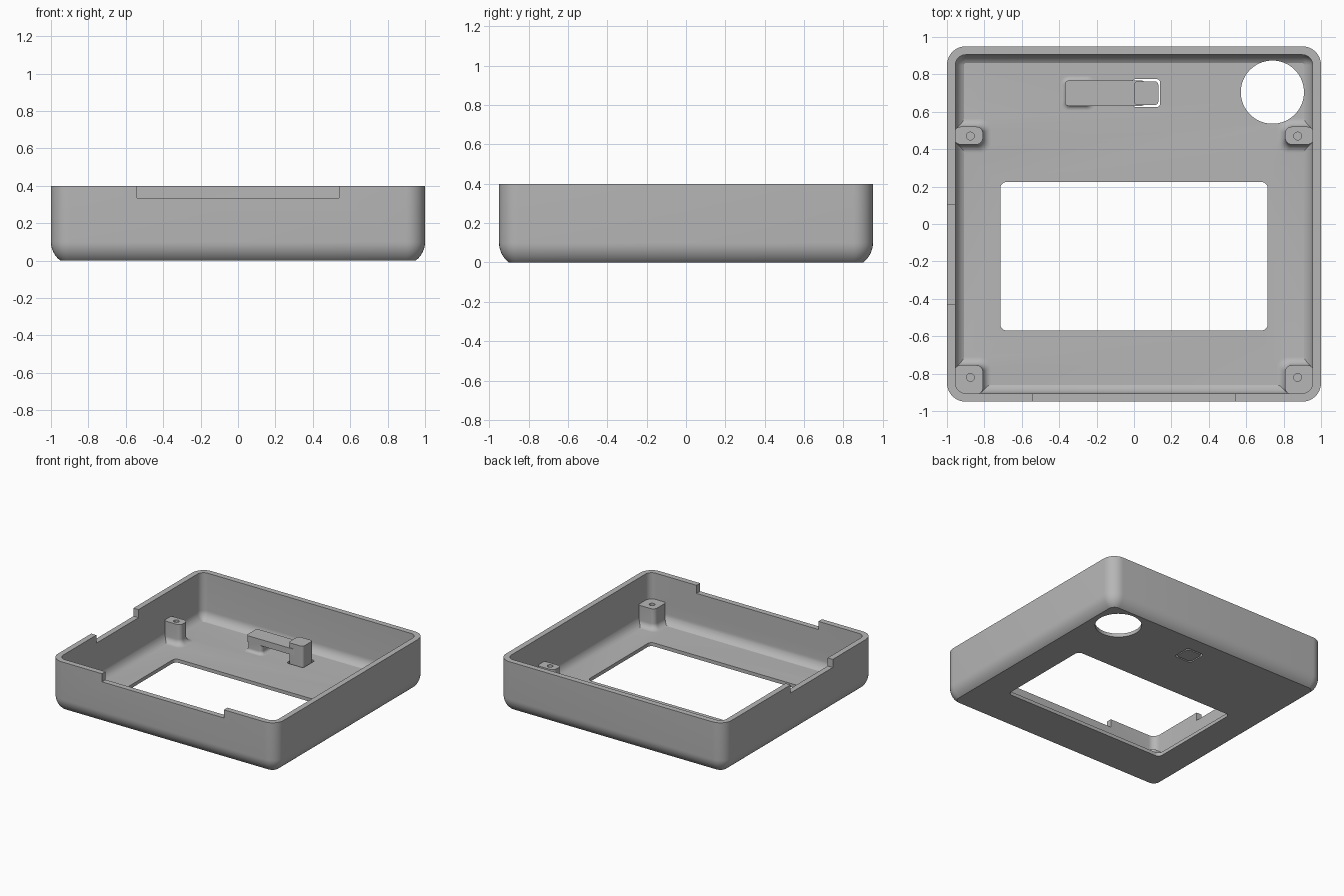
import bpy, bmesh, math

cube = bpy.data.objects.get("Cube")
if cube:
    bpy.data.objects.remove(cube, do_unlink=True)

# Single plastic colour
plastic = bpy.data.materials.new("light_grey_plastic")
plastic.use_nodes = True
GREY = (0.47, 0.47, 0.47, 1)
plastic.diffuse_color = GREY
for node in plastic.node_tree.nodes:
    if node.type == 'BSDF_PRINCIPLED':
        node.inputs["Base Color"].default_value = GREY

HX, HY, HEIGHT, WALL, FLOOR = 1.0, 0.95, 0.4, 0.045, 0.028
STEPS = 8


def ring(x0, x1, y0, y1, r):
    """Rounded rectangle, counter-clockwise."""
    corners = ((x1 - r, y1 - r), (x0 + r, y1 - r), (x0 + r, y0 + r), (x1 - r, y0 + r))
    return [(cx + r * math.cos(a), cy + r * math.sin(a))
            for i, (cx, cy) in enumerate(corners)
            for a in [(i + k / STEPS) * math.pi / 2 for k in range(STEPS + 1)]]


def loft(name, sections):
    """Skin a stack of (outline, z) sections and cap both ends."""
    bm = bmesh.new()
    loops = [[bm.verts.new((x, y, z)) for x, y in pts] for pts, z in sections]
    n = len(loops[0])
    for a, b in zip(loops, loops[1:]):
        for i in range(n):
            j = (i + 1) % n
            bm.faces.new((a[i], a[j], b[j], b[i]))
    bm.faces.new(loops[0][::-1])
    bm.faces.new(loops[-1])
    bmesh.ops.recalc_face_normals(bm, faces=bm.faces)
    mesh = bpy.data.meshes.new(name)
    bm.to_mesh(mesh)
    bm.free()
    obj = bpy.data.objects.new(name, mesh)
    bpy.context.collection.objects.link(obj)
    mesh.materials.append(plastic)
    return obj


def prism(name, x0, x1, y0, y1, z0, z1, r):
    outline = ring(x0, x1, y0, y1, r)
    return loft(name, [(outline, z0), (outline, z1)])


def disc(name, x, y, r, z0, z1, n=64):
    outline = [(x + r * math.cos(i * math.tau / n), y + r * math.sin(i * math.tau / n))
               for i in range(n)]
    return loft(name, [(outline, z0), (outline, z1)])


def combine(obj, tool, operation):
    """Apply a boolean and discard the tool."""
    mod = obj.modifiers.new("combine", 'BOOLEAN')
    mod.operation, mod.solver, mod.object = operation, 'EXACT', tool
    bpy.context.view_layer.update()
    graph = bpy.context.evaluated_depsgraph_get()
    mesh = bpy.data.meshes.new_from_object(obj.evaluated_get(graph))
    obj.modifiers.clear()
    obj.data = mesh
    bpy.data.objects.remove(tool, do_unlink=True)


# Tray shell: rounded underside outside, matching fillet inside
def inset_ring(d):
    return ring(-HX + d, HX - d, -HY + d, HY - d, max(0.1 - d, 0.008))


def arc(radius, z_end):
    """Inset and height along the bottom fillet, from low to high."""
    centre, z_mid = 0.125, 0.1
    end = math.asin((z_mid - z_end) / radius)
    for k in range(STEPS + 1):
        a = end * (1 - k / STEPS)
        yield centre - radius * math.cos(a), z_mid - radius * math.sin(a)


outside = [(inset_ring(d), z) for d, z in arc(0.125, 0)]
inside = [(inset_ring(d), z) for d, z in arc(0.125 - WALL, FLOOR)][::-1]
shell = loft("tray_shell", outside + [(inset_ring(0), HEIGHT),
                                      (inset_ring(WALL), HEIGHT)] + inside)


# Posts with a flared foot
def flared(name, x0, x1, y0, y1, top, flare, r, grow):
    gx0, gx1, gy0, gy1 = grow
    def section(f):
        return ring(x0 - f * gx0, x1 + f * gx1, y0 - f * gy0, y1 + f * gy1, r + f * 0.5)
    levels = [(section(flare), 0.022)]
    for k in range(STEPS + 1):
        a = k / STEPS * math.pi / 2
        levels.append((section(flare * (1 - math.sin(a))),
                       FLOOR + flare * (1 - math.cos(a))))
    return loft(name, levels + [(section(0), top)])


POST_TOP = 0.19
for side in (-1, 1):
    for y0, y1, low in ((0.425, 0.52, 1), (-0.912, -0.755, 0)):
        x0, x1 = sorted((side * 0.808, side * 0.962))
        grow = (side > 0, side < 0, low, 1)
        combine(shell, flared("post", x0, x1, y0, y1, POST_TOP, 0.045, 0.035, grow), 'UNION')

# Openings, screw holes and rim notches
cutters = [
    prism("screen_opening", -0.715, 0.715, -0.57, 0.225, -0.1, 0.1, 0.035),
    disc("round_opening", 0.74, 0.705, 0.169, -0.1, 0.12),
    prism("button_opening", -0.01, 0.14, 0.625, 0.775, -0.1, 0.1, 0.02),
    prism("front_notch", -0.54, 0.54, -1.1, -0.88, 0.335, 0.5, 0.001),
    prism("side_notch", -1.1, -0.93, -0.43, 0.105, 0.335, 0.5, 0.001),
]
cutters += [disc("screw_hole", sx * 0.875, y, 0.021, 0.08, 0.3, 24)
            for sx in (-1, 1) for y in (0.47, -0.82)]
for cutter in cutters:
    combine(shell, cutter, 'DIFFERENCE')

# Push button on a springy arm
button = flared("button_arm", -0.365, -0.235, 0.635, 0.765, 0.12, 0.025, 0.025, (1, 1, 1, 1))
combine(button, prism("arm", -0.37, 0.06, 0.632, 0.767, 0.1, 0.15, 0.02), 'UNION')
combine(button, prism("plunger", 0.0, 0.13, 0.636, 0.763, 0.0, 0.19, 0.02), 'UNION')

# Smooth fillets, crisp edges
for obj in (shell, button):
    bpy.ops.object.select_all(action='DESELECT')
    obj.select_set(True)
    bpy.context.view_layer.objects.active = obj
    bpy.ops.object.shade_smooth_by_angle(angle=math.radians(28))
